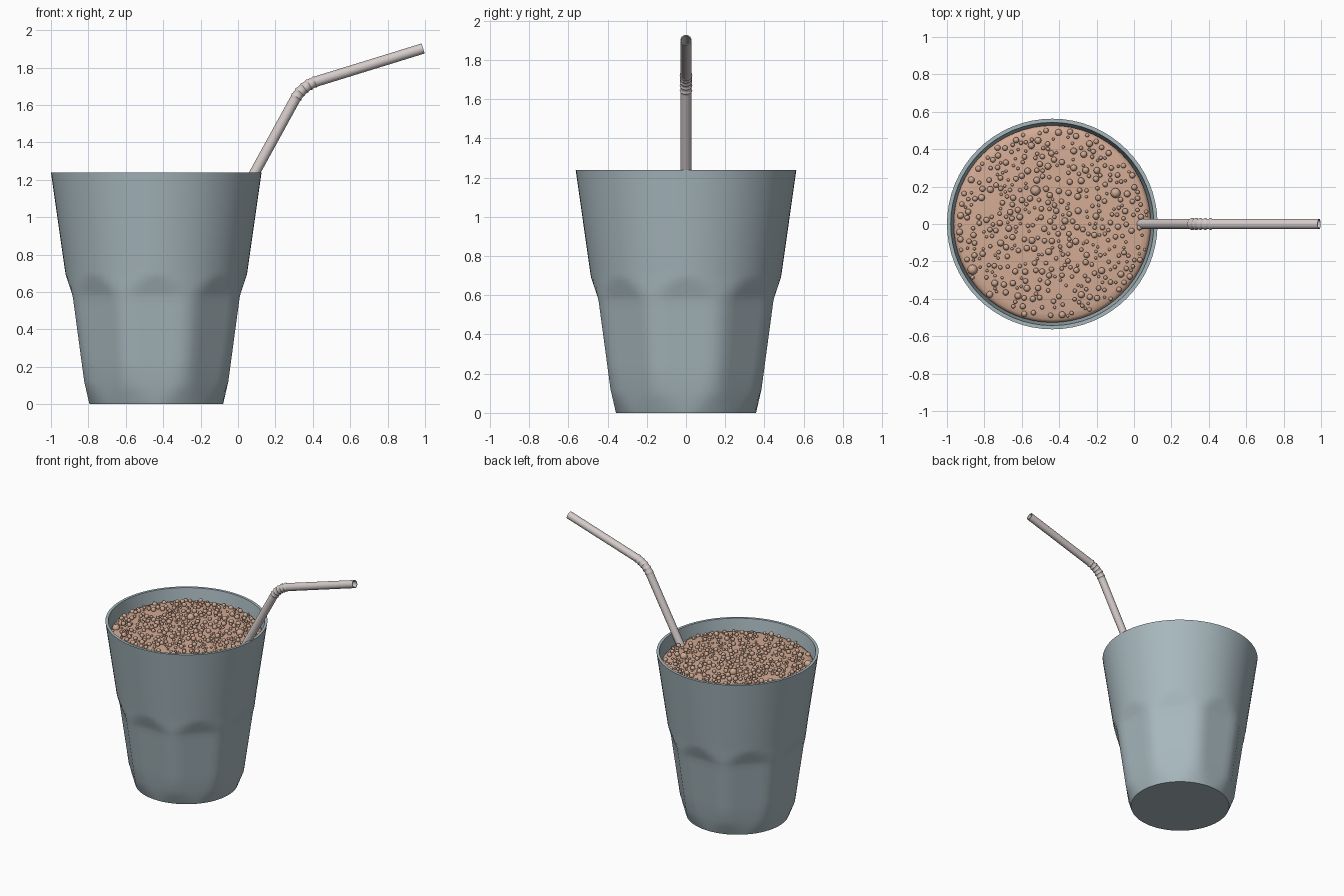
import bpy, bmesh, math, random
from mathutils import Vector, Matrix

if "Cube" in bpy.data.objects:
    bpy.data.objects.remove(bpy.data.objects["Cube"])

random.seed(7)
CX = -0.437          # cup axis
SEG = 64


def material(name, rgb):
    m = bpy.data.materials.new(name)
    m.diffuse_color = (*rgb, 1)
    m.use_nodes = True
    m.node_tree.nodes["Principled BSDF"].inputs["Base Color"].default_value = m.diffuse_color
    return m


def finish(name, bm, mat, angle=30):
    bmesh.ops.recalc_face_normals(bm, faces=bm.faces[:])
    me = bpy.data.meshes.new(name)
    bm.to_mesh(me)
    bm.free()
    ob = bpy.data.objects.new(name, me)
    bpy.context.collection.objects.link(ob)
    me.materials.append(mat)
    bpy.ops.object.select_all(action='DESELECT')
    ob.select_set(True)
    bpy.context.view_layer.objects.active = ob
    bpy.ops.object.shade_smooth_by_angle(angle=math.radians(angle))
    return ob


def skin(bm, rings, closed=False):
    """Join rings of points with quads; cap the ends unless closed."""
    vr = [[bm.verts.new(p) for p in r] for r in rings]
    n = len(vr[0])
    pairs = list(zip(vr, vr[1:])) + ([(vr[-1], vr[0])] if closed else [])
    for a, b in pairs:
        for i in range(n):
            j = (i + 1) % n
            bm.faces.new((a[i], a[j], b[j], b[i]))
    if not closed:
        bm.faces.new(vr[0])
        bm.faces.new(vr[-1])


def interp(table, z):
    for (z0, r0), (z1, r1) in zip(table, table[1:]):
        if z <= z1:
            return r0 + (r1 - r0) * (z - z0) / (z1 - z0)
    return table[-1][1]


def ring(z, radius):
    angs = [2 * math.pi * i / SEG for i in range(SEG)]
    return [(CX + radius(a) * math.cos(a), radius(a) * math.sin(a), z) for a in angs]


glass = material("grey_blue_glass", (0.39, 0.48, 0.515))
drink_mat = material("milky_tan", (0.66, 0.41, 0.30))
bubble_mat = material("bubble_tan", (0.62, 0.40, 0.29))
straw_mat = material("pale_straw", (0.66, 0.60, 0.59))

# Cup: round wall with eight flat panels cut into the lower half
ROUND = [(0, .357), (.012, .362), (.12, .405), (.58, .472), (.70, .486), (1.24, .563)]
FLAT = [(0, .357), (.012, .360), (.12, .385), (.58, .447), (.70, .487), (.75, .56), (1.24, .7)]


def outer(z):
    def radius(a):
        step = math.pi / 4
        d = a - step * round(a / step)
        return min(interp(ROUND, z), interp(FLAT, z) / math.cos(d))
    return radius


def inner(z):
    return interp(ROUND, z) - (0.02 if z > 0.75 else 0.05)


bm = bmesh.new()
rows = [0, .012, .06, .12, .25, .4, .52, .57, .59, .61, .63, .65, .67, .69, .71, .75, .9, 1.1, 1.24]
rings = [ring(z, outer(z)) for z in rows]
rings += [ring(z, lambda a, z=z: inner(z)) for z in (1.24, 1.1, .9, .7, .4, .06)]
skin(bm, rings)
finish("cup", bm, glass)

# Drink filling the cup, with a softly rounded edge
bm = bmesh.new()
prof = [(.07, inner(.07) - .004), (.4, inner(.4) - .004), (.7, inner(.7) - .004), (.9, inner(.9) - .002),
        (1.12, inner(1.12) - .001), (1.143, .527), (1.155, .51), (1.16, .48), (1.163, .3), (1.164, .02)]
skin(bm, [ring(z, lambda a, r=r: r) for z, r in prof])
finish("drink", bm, drink_mat, 60)

# Bubbles scattered on the drink without overlapping
bm = bmesh.new()
placed = []
for _ in range(6000):
    if len(placed) >= 430:
        break
    a, rad = random.uniform(0, 2 * math.pi), 0.515 * math.sqrt(random.random())
    s = random.choice((.008, .011, .014, .016, .018))
    if len(placed) < 3:
        s = .027
    x, y = rad * math.cos(a), rad * math.sin(a)
    if rad + s > .525 or any(math.hypot(x - q, y - w) < (s + t) * 1.08 for q, w, t in placed):
        continue
    placed.append((x, y, s))
    z = 1.165 + s * 0.35 - (0.012 if rad > .49 else 0)
    bmesh.ops.create_uvsphere(bm, u_segments=12, v_segments=8, radius=s,
                              matrix=Matrix.Translation((CX + x, y, z)))
finish("bubbles", bm, bubble_mat, 60)

# Straw: hollow tube with a corrugated bend
corner = Vector((.345, 0, 1.703))
low, tip = Vector((-.53, 0, .11)), Vector((.99, 0, 1.902))
a = corner + (low - corner).normalized() * .085
b = corner + (tip - corner).normalized() * .085
path, radii = [low], [.028]
STEPS = 20
for i in range(STEPS + 1):
    t = i / STEPS
    path.append(a * (1 - t) ** 2 + corner * 2 * t * (1 - t) + b * t * t)
    radii.append(.032 if i % 4 == 2 else .028)
path.append(tip)
radii.append(.028)


def tube_ring(i, r):
    tan = (path[min(i + 1, len(path) - 1)] - path[max(i - 1, 0)]).normalized()
    side = Vector((0, 1, 0))
    up = tan.cross(side)
    return [path[i] + (side * math.cos(u) + up * math.sin(u)) * r
            for u in (2 * math.pi * k / 20 for k in range(20))]


bm = bmesh.new()
n = len(path)
rings = [tube_ring(i, radii[i]) for i in range(n)]
rings += [tube_ring(i, radii[i] - .005) for i in reversed(range(n))]
skin(bm, rings, closed=True)
finish("straw", bm, straw_mat, 50)
